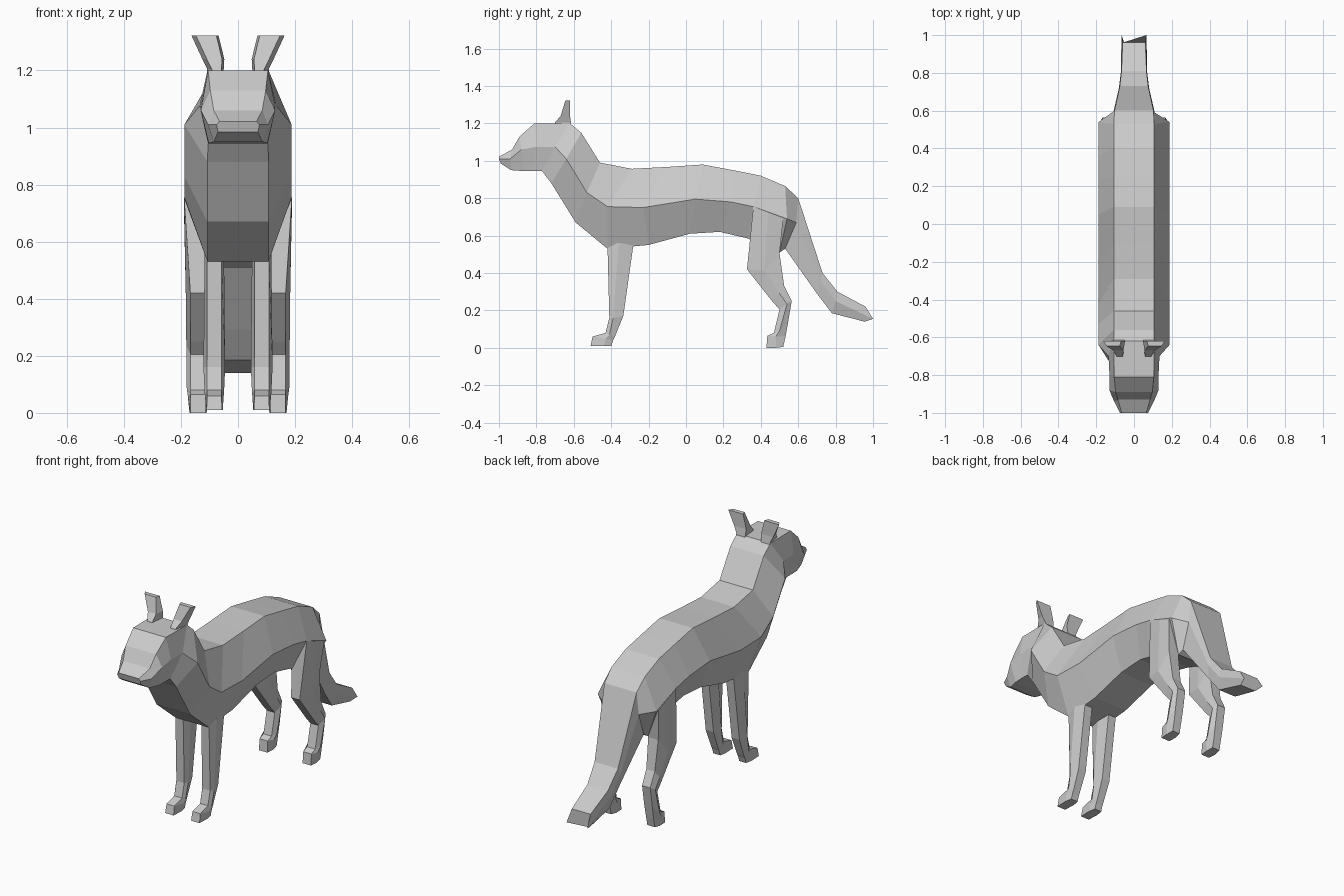
import bpy, bmesh


def loft(name, rings):
    """Skin a list of equal-length point rings into a closed flat-faced mesh."""
    bm = bmesh.new()
    vs = [[bm.verts.new(p) for p in ring] for ring in rings]
    n = len(vs[0])
    for a, b in zip(vs, vs[1:]):
        for i in range(n):
            j = (i + 1) % n
            bm.faces.new((a[i], a[j], b[j], b[i]))
    bm.faces.new(vs[0])
    bm.faces.new(vs[-1])
    bmesh.ops.recalc_face_normals(bm, faces=bm.faces)
    mesh = bpy.data.meshes.new(name)
    bm.to_mesh(mesh)
    bm.free()
    ob = bpy.data.objects.new(name, mesh)
    bpy.context.collection.objects.link(ob)
    return ob


def hexagon(pairs, widths, cx=0.0):
    """Six-sided section from three (y, z) points and three half widths."""
    right = [(cx + w, y, z) for (y, z), w in zip(pairs, widths)]
    left = [(cx - w, y, z) for (y, z), w in zip(pairs, widths)]
    return right + left[::-1]


# Head: top, cheek and jaw points from nose to nape
neck = [(-.56, 1.15), (-.64, 1.01), (-.72, .88)]
W = (.107, .188, .107)
head = [
    ([(-1.0, 1.022), (-1.0, 1.01), (-.99, .985)], (.065, .075, .07)),
    ([(-.93, 1.06), (-.94, 1.01), (-.935, .95)], (.085, .105, .085)),
    ([(-.89, 1.13), (-.88, 1.06), (-.87, .945)], (.097, .13, .103)),
    ([(-.81, 1.20), (-.80, 1.075), (-.82, .945)], (.105, .13, .105)),
    ([(-.62, 1.20), (-.70, 1.075), (-.77, .945)], (.107, .135, .105)),
    (neck, W),
]
loft("head", [hexagon(p, w) for p, w in head])

# Torso: back, flank and belly points from neck to rump
torso = [
    neck,
    [(-.46, .99), (-.53, .83), (-.59, .67)],
    [(-.29, .957), (-.42, .755), (-.42, .53)],
    [(-.10, .967), (-.23, .75), (-.20, .55)],
    [(.09, .98), (.05, .795), (.02, .61)],
    [(.25, .95), (.24, .78), (.18, .62)],
    [(.40, .92), (.36, .755), (.33, .585)],
    [(.53, .865), (.54, .69), (.50, .51)],
]
rump = hexagon([(.60, .80), (.59, .67), (.53, .53)], (.103, .11, .10))
loft("torso", [hexagon(p, W) for p in torso] + [rump])

# Tail: carries on from the rump section, swept at the tip
tail = [
    ([(.73, .40), (.72, .355), (.70, .29)], (.075, .08, .065)),
    ([(.81, .30), (.80, .25), (.78, .185)], (.066, .07, .056)),
    ([(.96, .22), (1.0, .155), (.955, .14)], (.06, .066, .05)),
]
loft("tail", [rump] + [hexagon(p, w) for p, w in tail])

# Legs: front, side and rear edge points from hip to sole
front_leg = [
    ([(-.42, .56), (-.36, .56), (-.28, .56)], (.025, .034, .025)),
    ([(-.41, .16), (-.39, .16), (-.335, .17)], (.025, .038, .025)),
    ([(-.43, .08), (-.41, .07), (-.38, .06)], (.025, .034, .022)),
    ([(-.50, .06), (-.43, .05), (-.39, .04)], (.025, .032, .022)),
    ([(-.51, .01), (-.44, .01), (-.40, .01)], (.027, .030, .022)),
]
hind_leg = [
    ([(.36, .755), (.44, .722), (.52, .69)], (.049, .049, .049)),
    ([(.326, .42), (.42, .415), (.50, .505)], (.027, .043, .032)),
    ([(.46, .25), (.50, .29), (.525, .33)], (.026, .042, .027)),
    ([(.50, .205), (.54, .235), (.565, .25)], (.026, .041, .026)),
    ([(.47, .08), (.50, .09), (.545, .13)], (.026, .040, .026)),
    ([(.435, .065), (.48, .06), (.532, .06)], (.026, .036, .024)),
    ([(.43, 0), (.48, 0), (.52, .005)], (.027, .030, .024)),
]
# Ears: inner x, outer x, front y, back y, z
ear = [
    (.052, .107, -.71, -.61, 1.17),
    (.050, .108, -.70, -.615, 1.205),
    (.048, .125, -.67, -.62, 1.24),
    (.068, .163, -.645, -.62, 1.322),
]
for side, s in (("left", 1), ("right", -1)):
    loft("front_leg_" + side, [hexagon(p, w, s * .083) for p, w in front_leg])
    loft("hind_leg_" + side, [hexagon(p, w, s * .14) for p, w in hind_leg])
    loft("ear_" + side, [
        [(s * (a + .008), f, z), (s * (b - .016), f, z), (s * b, r, z), (s * a, r, z)]
        for a, b, f, r, z in ear])
